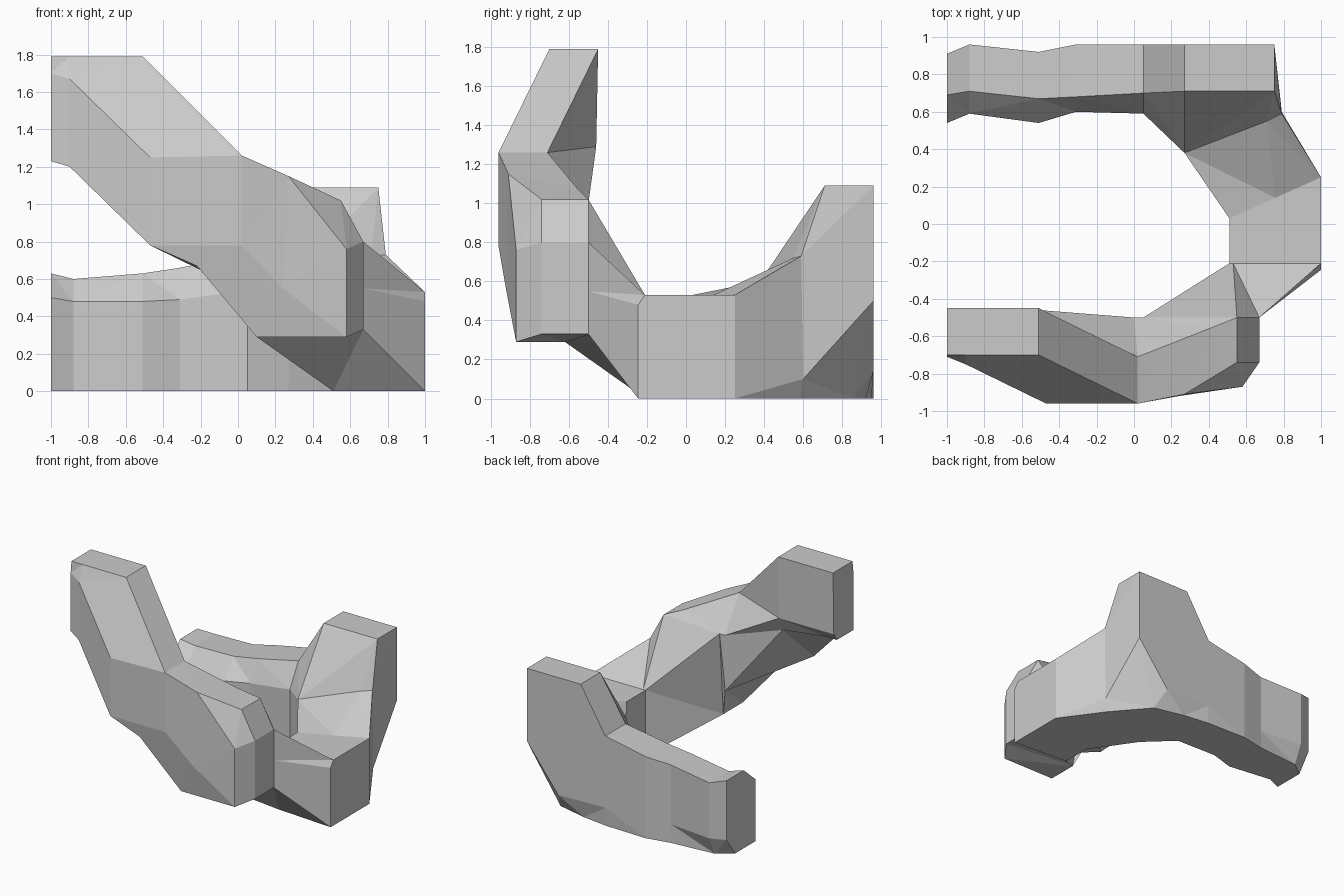
import bpy, bmesh

if "Cube" in bpy.data.objects:
    bpy.data.objects.remove(bpy.data.objects["Cube"])

# Every cross-section is a loop of six corners, lofted along the C-shaped path:
# outer top, inner top, inner shoulder, inner base, outer base, outer middle
CORNERS = ("ot", "it", "im", "ib", "ob", "om")


def vary(base, **changes):
    """Copy a section, moving only the named corners."""
    return {**base, **changes}


def arm_slice(x, y_out, y_ridge, y_in, y_base, z_ridge, z_shoulder):
    """Section of the low back arm, in a plane of constant x."""
    return dict(ot=(x, y_out, z_ridge), it=(x, y_ridge, z_ridge),
                im=(x, y_in, z_shoulder), ib=(x, y_in, 0),
                ob=(x, y_base, 0), om=(x, y_out, 0.15))


def bend_slice(ix, iy, ox, oy, top):
    """Box section of the right-hand bend, from inner to outer corner."""
    return dict(ot=(ox, oy, top), it=((ix + ox) / 2, (iy + oy) / 2, top),
                im=(ix, iy, top), ib=(ix, iy, 0),
                ob=(ox, oy, 0), om=(ox, oy, top / 2))


def loft(name, sections):
    bm = bmesh.new()
    loops = [[bm.verts.new(s[c]) for c in CORNERS] for s in sections]
    for a, b in zip(loops, loops[1:]):
        for i in range(6):
            j = (i + 1) % 6
            bm.faces.new((a[i], a[j], b[j], b[i]))
    bm.faces.new(loops[0])
    bm.faces.new(loops[-1][::-1])
    bmesh.ops.remove_doubles(bm, verts=bm.verts, dist=0.001)
    bmesh.ops.triangulate(bm, faces=bm.faces, quad_method='SHORT_EDGE')
    bmesh.ops.recalc_face_normals(bm, faces=bm.faces)
    mesh = bpy.data.meshes.new(name)
    bm.to_mesh(mesh)
    bm.free()
    obj = bpy.data.objects.new(name, mesh)
    bpy.context.collection.objects.link(obj)
    return obj


# Low back arm, from its free end to the horn
back_arm = [arm_slice(*s) for s in (
    (-1.00, 0.91, 0.69, 0.54, 0.80, 0.63, 0.50),
    (-0.88, 0.96, 0.71, 0.59, 0.89, 0.60, 0.48),
    (-0.51, 0.92, 0.67, 0.54, 0.92, 0.63, 0.48),
    (-0.31, 0.96, 0.68, 0.60, 0.96, 0.66, 0.49),
    (0.05, 0.96, 0.70, 0.59, 0.95, 0.73, 0.54))]

# Upright horn at the back right corner
horn_left = dict(ot=(0.27, 0.96, 1.09), it=(0.27, 0.71, 1.09), im=(0.27, 0.38, 0.60),
                 ib=(0.27, 0.38, 0), ob=(0.27, 0.92, 0), om=(0.47, 0.96, 0.14))
horn_right = vary(horn_left, ot=(0.75, 0.96, 1.09), it=(0.75, 0.71, 1.09),
                  ob=(0.52, 0.86, 0), om=(0.75, 0.96, 0.5))
horn_foot = vary(horn_left, ot=(0.79, 0.59, 0.73), it=(0.71, 0.55, 0.72),
                 ob=(0.76, 0.58, 0), om=(0.79, 0.6, 0.1))
horn = [horn_left, horn_right, horn_foot]

# Bend on the right side
bend = [bend_slice(0.51, 0.03, 1.0, 0.25, 0.53),
        vary(bend_slice(0.51, -0.21, 1.0, -0.245, 0.53),
             ot=(1.0, -0.21, 0.53), it=(0.53, -0.21, 0.53), om=(1.0, -0.245, 0.48))]

# Chamfered block where the bend meets the front arm
block_inner = dict(ot=(0.67, -0.5, 0.8), it=(0.55, -0.5, 1.02), im=(0.05, -0.5, 1.0),
                   ib=(0.1, -0.62, 0.29), ob=(0.67, -0.5, 0.33), om=(0.67, -0.5, 0.55))
block_outer = vary(block_inner, ot=(0.67, -0.74, 0.8), ob=(0.67, -0.74, 0.33),
                   om=(0.67, -0.74, 0.55))
block_front = vary(block_inner, ot=(0.55, -0.74, 1.02), ob=(0.58, -0.87, 0.29),
                   om=(0.58, -0.87, 0.76))
block_left = vary(block_inner, ot=(0.27, -0.91, 1.15), it=(0.4, -0.56, 1.08),
                  ob=(0.1, -0.87, 0.29), om=(0.24, -0.92, 0.55))
block = [block_inner, block_outer, block_front, block_left]

# Front arm rising to the upper left
arm_middle = dict(ot=(0.02, -0.96, 1.26), it=(0.02, -0.71, 1.26), im=(0, -0.5, 1.0),
                  ib=(0, -0.5, 0.55), ob=(-0.22, -0.94, 0.67), om=(0.02, -0.96, 0.78))
arm_knee = dict(ot=(-0.51, -0.7, 1.79), it=(-0.51, -0.45, 1.79), im=(-0.51, -0.46, 1.29),
                ib=(-0.5, -0.52, 1.17), ob=(-0.47, -0.96, 0.78), om=(-0.47, -0.96, 1.25))
arm_tip = dict(ot=(-0.9, -0.7, 1.79), it=(-0.9, -0.45, 1.79), im=(-0.9, -0.46, 1.29),
               ib=(-0.9, -0.5, 1.23), ob=(-0.9, -0.75, 1.2), om=(-0.9, -0.75, 1.67))
arm_end = {c: (-1.0, max(y, -0.71), z + (0.03 if y < -0.71 else 0))
           for c, (x, y, z) in arm_tip.items()}
front_arm = [arm_middle, arm_knee, arm_tip, arm_end]

loft("curved_branching_body", back_arm + horn + bend + block + front_arm)
